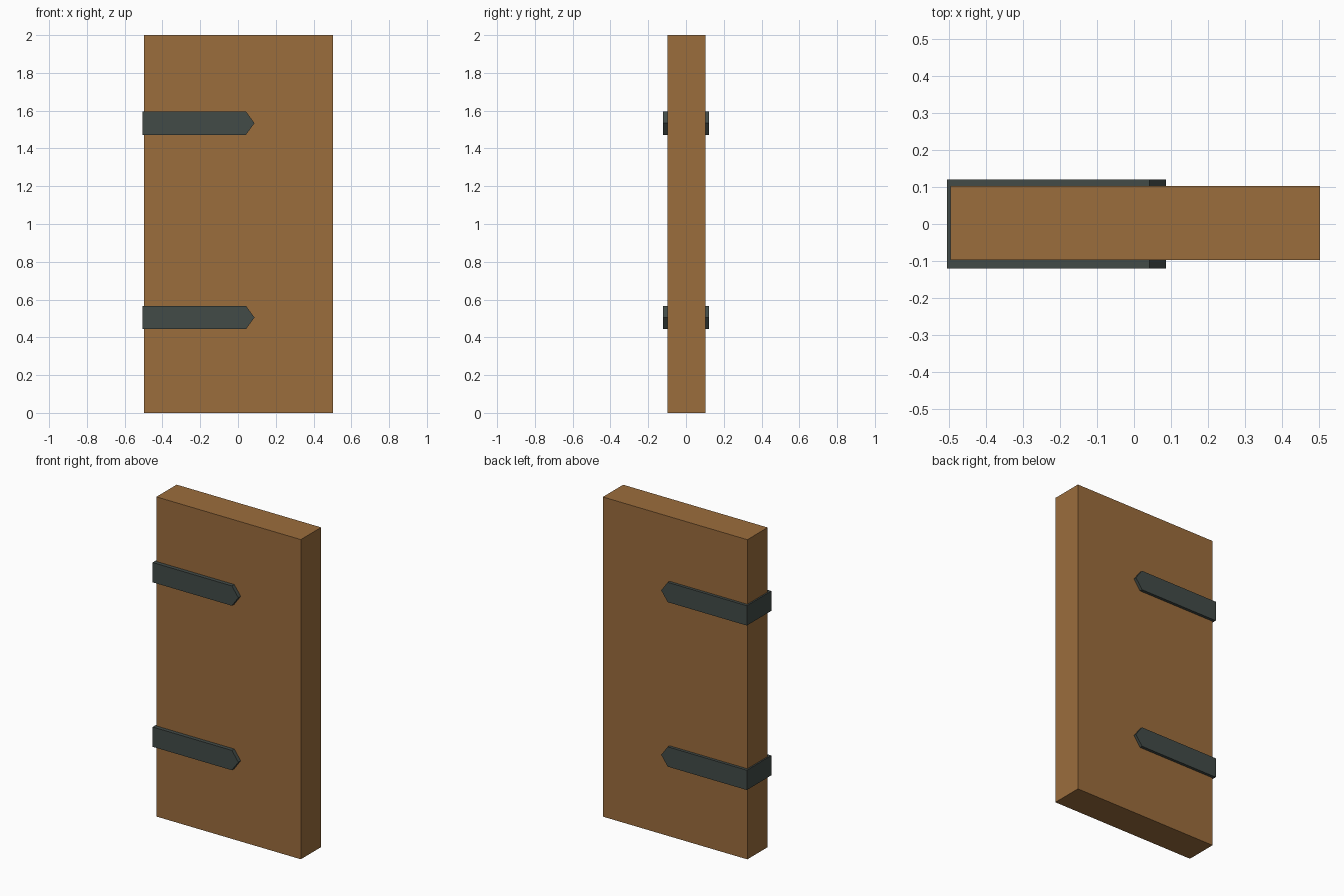
import bpy, bmesh

if "Cube" in bpy.data.objects:
    bpy.data.objects.remove(bpy.data.objects["Cube"])


def material(name, rgb):
    m = bpy.data.materials.new(name)
    m.diffuse_color = (*rgb, 1)
    m.use_nodes = True
    m.node_tree.nodes["Principled BSDF"].inputs["Base Color"].default_value = m.diffuse_color
    return m


def prism(name, outline, y0, y1, mat):
    """Extrude an (x, z) outline from y0 to y1."""
    bm = bmesh.new()
    face = bm.faces.new([bm.verts.new((x, y0, z)) for x, z in outline])
    ext = bmesh.ops.extrude_face_region(bm, geom=[face])
    verts = [g for g in ext["geom"] if isinstance(g, bmesh.types.BMVert)]
    bmesh.ops.translate(bm, verts=verts, vec=(0, y1 - y0, 0))
    bmesh.ops.recalc_face_normals(bm, faces=bm.faces)
    me = bpy.data.meshes.new(name)
    bm.to_mesh(me)
    bm.free()
    me.materials.append(mat)
    ob = bpy.data.objects.new(name, me)
    bpy.context.collection.objects.link(ob)


wood = material("brown wood", (0.33, 0.153, 0.046))
iron = material("dark iron", (0.054, 0.07, 0.064))

# Door slab
prism("door_slab", [(-0.497, 0), (0.503, 0), (0.503, 2), (-0.497, 2)],
      -0.097, 0.103, wood)

# Pointed hinge straps wrapping around the left edge
for name, z in (("lower_hinge_strap", 0.505), ("upper_hinge_strap", 1.534)):
    h = 0.062
    prism(name, [(-0.506, z - h), (0.042, z - h), (0.087, z),
                 (0.042, z + h), (-0.506, z + h)], -0.121, 0.121, iron)
